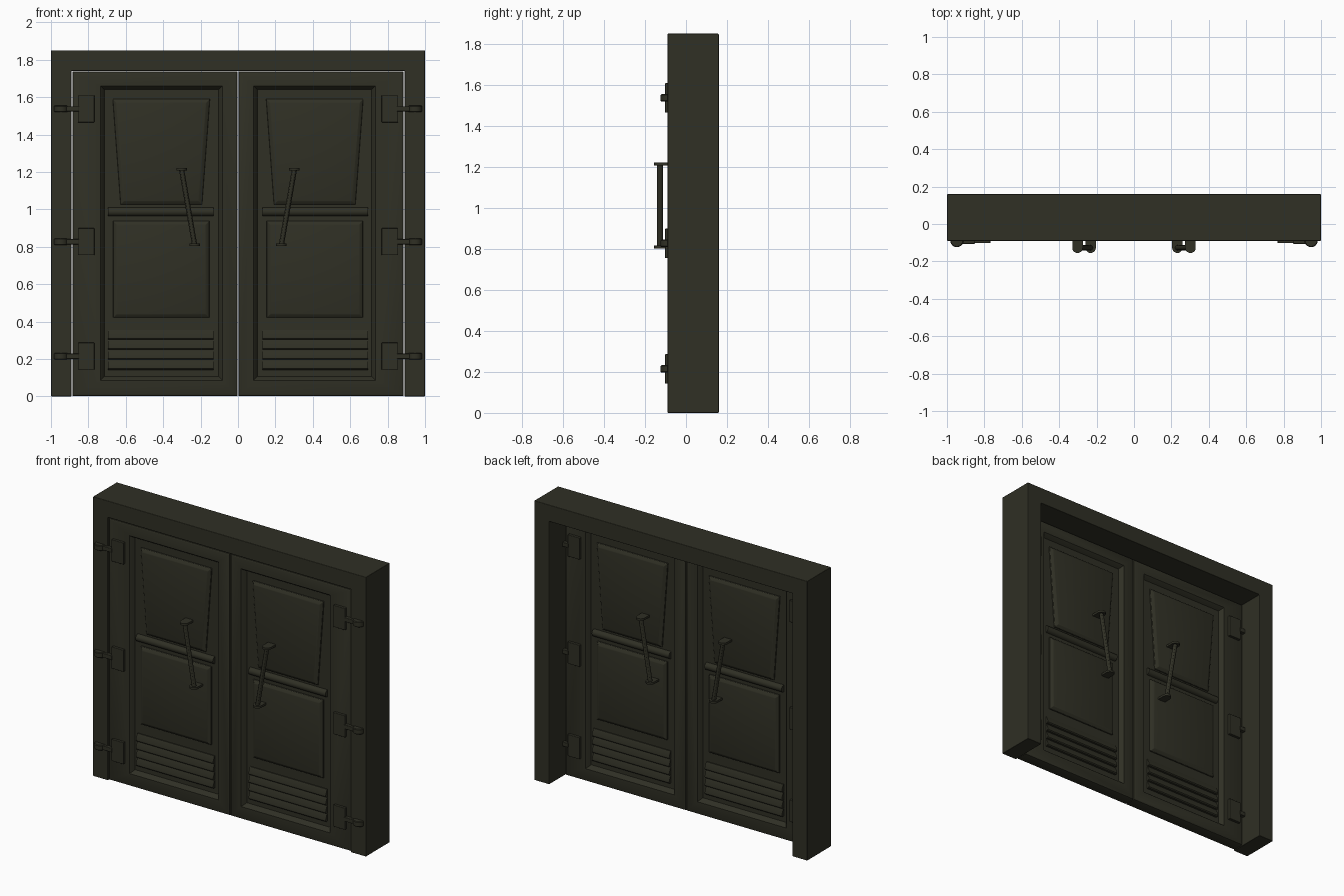
import bpy
import bmesh
from math import sin, cos, pi, radians
from mathutils import Vector

cube = bpy.data.objects.get("Cube")
if cube:
    bpy.data.objects.remove(cube, do_unlink=True)

paint = bpy.data.materials.new("dark_olive_paint")
paint.use_nodes = True
OLIVE = (0.029, 0.029, 0.018, 1)
paint.diffuse_color = OLIVE
paint.node_tree.nodes["Principled BSDF"].inputs["Base Color"].default_value = OLIVE

HALF = 0.0425            # half the door thickness; local y = 0 is the door's mid plane
DEPTH = 0.03             # depth of the recess in each door face
FLOOR = -HALF + DEPTH    # recessed panel surface


def loft(name, rings, mirror=(True, True), bevel=0):
    """Skin a row of equal-length rings, cap both ends, mirror across the doors."""
    bm = bmesh.new()
    loops = [[bm.verts.new(p) for p in ring] for ring in rings]
    for a, b in zip(loops, loops[1:]):
        for i in range(len(a)):
            j = (i + 1) % len(a)
            bm.faces.new((a[i], a[j], b[j], b[i]))
    bm.faces.new(loops[0])
    bm.faces.new(loops[-1])
    bmesh.ops.recalc_face_normals(bm, faces=bm.faces)
    mesh = bpy.data.meshes.new(name)
    bm.to_mesh(mesh)
    bm.free()
    mesh.materials.append(paint)
    for f in mesh.polygons:
        f.use_smooth = True
    mesh.set_sharp_from_angle(angle=radians(30))
    ob = bpy.data.objects.new(name, mesh)
    ob.location.y = -HALF
    bpy.context.collection.objects.link(ob)
    if bevel:
        mod = ob.modifiers.new("Bevel", 'BEVEL')
        mod.width, mod.segments = bevel, 2
        mod.harden_normals = True
    if any(mirror):
        mod = ob.modifiers.new("Mirror", 'MIRROR')
        mod.use_axis = (mirror[0], mirror[1], False)
    return ob


def rect(y, x0, x1, z0, z1, inset=0, taper=0):
    """Upright rectangle at depth y; taper narrows its lower edge."""
    x0, x1, z0, z1 = x0 + inset, x1 - inset, z0 + inset, z1 - inset
    return [(x0 + taper, y, z0), (x1 - taper, y, z0), (x1, y, z1), (x0, y, z1)]


def box(name, x, y, z, bevel=0):
    return loft(name, [rect(y[0], *x, *z), rect(y[1], *x, *z)], bevel=bevel)


def disc(cx, cy, z, r, n=16):
    return [(cx + r * cos(2 * pi * i / n), cy + r * sin(2 * pi * i / n), z) for i in range(n)]


# Surrounding frame: two jambs and a header, open at the bottom
arch = [(-1, 0), (-1, 1.85), (1, 1.85), (1, 0), (0.89, 0), (0.89, 1.74), (-0.89, 1.74), (-0.89, 0)]
loft("door_frame", [[(x, y + HALF, z) for x, z in arch] for y in (-0.09, 0.16)],
     mirror=(False, False), bevel=0.004)

# Door leaf: recessed on both faces, with sloped recess walls and eased edges
leaf = (0.002, 0.886, 0.002, 1.736)
well = (0.083, 0.735, 0.085, 1.66)
half_leaf = [(FLOOR, well, 0.02), (-HALF + 0.004, well, 0.004), (-HALF, well, 0),
             (-HALF, leaf, 0.012), (-HALF + 0.004, leaf, 0.003), (-HALF + 0.01, leaf, 0)]
rings = [rect(y, *r, inset=i) for y, r, i in half_leaf]
rings += [rect(-y, *r, inset=i) for y, r, i in reversed(half_leaf)]
loft("door_leaf", rings, mirror=(True, False))


# Raised panels with sloped borders
def panel(name, size, taper=0):
    steps = [(0.003, 0), (-0.008, 0.001), (-0.02, 0.018), (-0.022, 0.024)]
    loft(name, [rect(FLOOR + y, *size, inset=i, taper=taper) for y, i in steps], bevel=0.002)


panel("upper_panel", (0.15, 0.67, 1.025, 1.59), taper=0.042)
panel("lower_panel", (0.153, 0.668, 0.42, 0.938))

# Rounded cross rail between the panels
profile = [(0.024 * sin(pi * i / 8), 0.987 + 0.024 * cos(pi * i / 8)) for i in range(9)]
loft("cross_rail", [[(x, FLOOR - y, z) for y, z in profile] for x in (0.13, 0.695)])

# Louvre slats
for k in range(4):
    z = 0.14 + 0.054 * k
    slat = [(0.002, 0.052), (-0.006, 0.052), (-0.02, 0.018), (-0.02, 0.008), (-0.014, 0.002), (0.002, 0.002)]
    loft(f"louvre_slat_{k + 1}", [[(x, FLOOR + dy, z + dz) for dy, dz in slat] for x in (0.13, 0.695)])

# Slanted pull handle: a rod held by two round-ended brackets
ROD_Y = -0.127 + HALF
ends = [(0.232, 0.81), (0.302, 1.215)]
loft("handle_rod", [disc(x, ROD_Y, z, 0.014, 12) for x, z in ends])
for label, (x, z) in zip(("lower", "upper"), ends):
    tongue = [(x + 0.028 * cos(a), ROD_Y - 0.028 * sin(a)) for a in [pi * i / 10 for i in range(11)]]
    tongue += [(x - 0.028, FLOOR + 0.002), (x + 0.028, FLOOR + 0.002)]
    loft(f"{label}_handle_bracket", [[(px, py, z + dz) for px, py in tongue] for dz in (-0.007, 0.007)])

# Hinges: leaf plate, arm and knuckle
for label, z in (("lower", 0.215), ("middle", 0.827), ("upper", 1.537)):
    box(f"{label}_hinge_plate", (0.768, 0.856), (-0.102 + HALF, -HALF + 0.005), (z - 0.072, z + 0.072), 0.003)
    box(f"{label}_hinge_arm", (0.85, 0.95), (-0.106 + HALF, -HALF + 0.005), (z - 0.014, z + 0.014), 0.003)
    loft(f"{label}_hinge_knuckle", [disc(0.947, -0.088 + HALF, z + dz, r)
                                    for dz, r in ((-0.018, 0.032), (-0.014, 0.036), (0.014, 0.036), (0.018, 0.032))])
